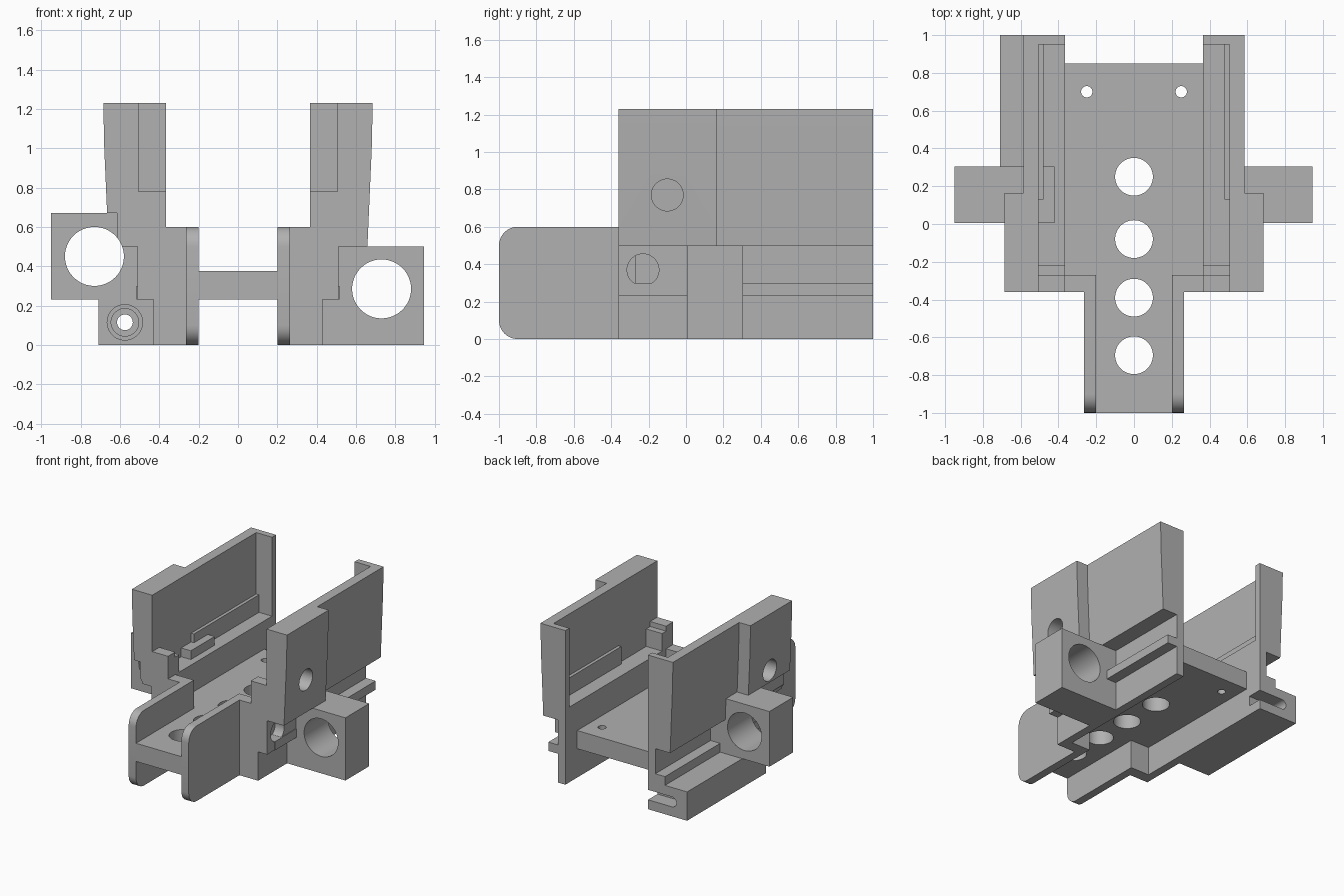
import bpy, bmesh, math
from mathutils import Matrix, Vector

cube = bpy.data.objects.get("Cube")
if cube:
    bpy.data.objects.remove(cube, do_unlink=True)

grey = bpy.data.materials.new("plain grey")
grey.use_nodes = True
colour = (0.44, 0.44, 0.44, 1)
grey.diffuse_color = colour
grey.node_tree.nodes["Principled BSDF"].inputs["Base Color"].default_value = colour

# Where a profile's two coordinates and its extrusion go
AXES = {"x": lambda a, b, t: (t, a, b),
        "y": lambda a, b, t: (a, t, b),
        "z": lambda a, b, t: (a, b, t)}


def finish(name, bm):
    bmesh.ops.recalc_face_normals(bm, faces=bm.faces)
    mesh = bpy.data.meshes.new(name)
    bm.to_mesh(mesh)
    bm.free()
    mesh.materials.append(grey)
    obj = bpy.data.objects.new(name, mesh)
    bpy.context.collection.objects.link(obj)
    return obj


def extrude(name, profile, axis, start, end):
    bm = bmesh.new()
    face = bm.faces.new([bm.verts.new(AXES[axis](a, b, start)) for a, b in profile])
    moved = bmesh.ops.extrude_face_region(bm, geom=[face])["geom"]
    shift = Vector(AXES[axis](0, 0, end - start))
    bmesh.ops.translate(bm, vec=shift, verts=[v for v in moved if isinstance(v, bmesh.types.BMVert)])
    return finish(name, bm)


def box(name, x, y, z):
    return extrude(name, [(x[0], y[0]), (x[1], y[0]), (x[1], y[1]), (x[0], y[1])], "z", *z)


def circle(a, b, r, n=48):
    return [(a + r * math.cos(i * math.tau / n), b + r * math.sin(i * math.tau / n)) for i in range(n)]


def drill(a, b, r, axis, start, end):
    return extrude("drill", circle(a, b, r), axis, start, end)


def cut(targets, cutters):
    for obj in targets:
        for cutter in cutters:
            mod = obj.modifiers.new("cut", "BOOLEAN")
            mod.operation = "DIFFERENCE"
            mod.solver = "EXACT"
            mod.object = cutter
    for cutter in cutters:
        cutter.hide_render = True
        cutter.hide_set(True)


def mirror_profile(points, s):
    return [(s * x, z) for x, z in points]


# Floor plate with a row of large holes and two screw holes
floor = extrude("floor_plate", [(-0.2, -1), (0.2, -1), (0.2, -0.27), (0.37, -0.27), (0.37, 0.85),
                                (-0.37, 0.85), (-0.37, -0.27), (-0.2, -0.27)], "z", 0.23, 0.375)
cut([floor], [drill(0, y, 0.1, "z", 0.1, 0.5) for y in (0.25, -0.08, -0.39, -0.695)]
    + [drill(x, 0.7, 0.03, "z", 0.1, 0.5) for x in (-0.25, 0.25)])

wall_profile = [(0.365, 0), (0.43, 0), (0.43, 0.23), (0.515, 0.23), (0.515, 0.3), (0.43, 0.3),
                (0.43, 0.5), (0.56, 0.5), (0.58, 1), (0.585, 1.23), (0.505, 1.23),
                (0.505, 0.6), (0.365, 0.6)]
column_profile = [(0.365, 0), (0.43, 0), (0.43, 0.23), (0.51, 0.23), (0.51, 0.5), (0.658, 0.5),
                  (0.68, 1), (0.685, 1.23), (0.505, 1.23), (0.505, 0.6), (0.365, 0.6)]

# Front flange outline with rounded front corners
r = 0.1
flange_profile = [(-0.3, 0), (-0.3, 0.6)]
for cz, first in ((0.6 - r, 90), (r, 180)):
    for i in range(9):
        t = math.radians(first + i * 90 / 8)
        flange_profile.append((-1 + r + r * math.cos(t), cz + r * math.sin(t)))

walls, columns = {}, {}
for s, side in ((1, "left"), (-1, "right")):
    def side_box(name, x, y, z):
        return box(side + "_" + name, sorted((s * x[0], s * x[1])), y, z)

    # Long side wall and thicker front column
    walls[s] = extrude(side + "_side_wall", mirror_profile(wall_profile, s), "y", -0.27, 1)
    columns[s] = extrude(side + "_front_column", mirror_profile(column_profile, s), "y", -0.36, 0.165)
    cut([columns[s]], [drill(-0.1, 0.77, 0.085, "x", s * 0.54, s * 0.8),
                       drill(-0.23, 0.37, 0.085, "x", s * 0.4, s * 0.6)])

    # Front flange, shelf, stepped stop, rear lip and inner rib
    extrude(side + "_front_flange", flange_profile, "x", s * 0.2, s * 0.265)
    side_box("front_shelf", (0.2, 0.4), (-0.36, -0.27), (0, 0.6))
    side_box("stop_tall", (0.365, 0.51), (-0.36, -0.27), (0.59, 0.78))
    side_box("stop_step", (0.365, 0.51), (-0.28, -0.22), (0.59, 0.74))
    side_box("rear_lip", (0.365, 0.51), (0.95, 1), (0.59, 1.23))
    side_box("inner_rib", (0.48, 0.51), (0.13, 0.96), (0.59, 0.74))

# Rod blocks on the two sides, at different heights
left_block = box("left_rod_block", (0.42, 0.945), (0.005, 0.305), (0, 0.5))
cut([left_block], [drill(0.73, 0.285, 0.15, "y", -0.1, 0.5)])
right_block = box("right_rod_block", (-0.95, -0.42), (0.005, 0.305), (0.23, 0.67))
cut([right_block, columns[-1]], [drill(-0.73, 0.45, 0.15, "y", -0.5, 0.5)])
cut([columns[-1]], [box("column_notch", (-0.8, -0.615), (-0.5, 0.005), (0.4, 0.67))])

# Lower rail with a stepped bore and a rear slot
rail = box("right_lower_rail", (-0.71, -0.42), (0.005, 1), (0, 0.23))
cut([rail], [drill(-0.575, 0.115, 0.04, "y", -0.1, 1.1),
             drill(-0.575, 0.115, 0.07, "y", -0.1, 0.08),
             drill(-0.575, 0.115, 0.09, "y", -0.1, 0.03)])
cut([rail, walls[-1]], [box("slot", (-0.575, -0.3), (0.88, 1.1), (0.075, 0.155)),
                        drill(-0.575, 0.115, 0.04, "y", 0.88, 1.1)])

# Bake the cuts, remove the cutters, keep bores smooth with sharp edges
bpy.context.view_layer.update()
graph = bpy.context.evaluated_depsgraph_get()
parts = [o for o in bpy.context.collection.objects if o.type == "MESH" and not o.hide_render]
baked = {o: bpy.data.meshes.new_from_object(o.evaluated_get(graph)) for o in parts if o.modifiers}
helpers = {m.object for o in baked for m in o.modifiers}
for o, mesh in baked.items():
    o.modifiers.clear()
    o.data = mesh
for h in helpers:
    bpy.data.objects.remove(h, do_unlink=True)
bpy.ops.object.select_all(action="DESELECT")
for o in parts:
    o.select_set(True)
bpy.context.view_layer.objects.active = parts[0]
bpy.ops.object.shade_smooth_by_angle(angle=math.radians(30))
